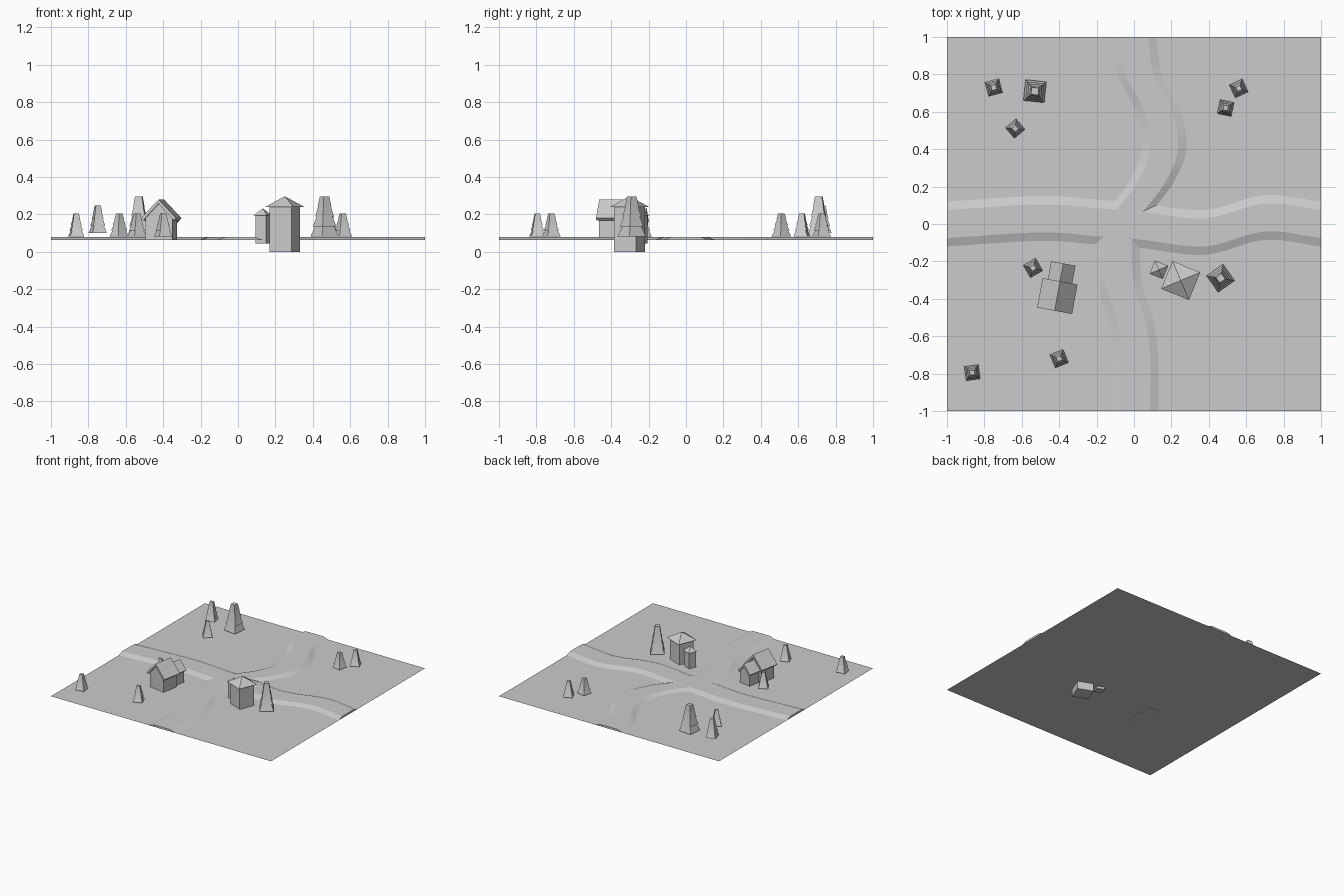
import bpy, bmesh
from math import radians
from mathutils import Matrix, Vector

if "Cube" in bpy.data.objects:
    bpy.data.objects.remove(bpy.data.objects["Cube"])

grey = bpy.data.materials.new("stone_grey")
grey.use_nodes = True
grey.diffuse_color = (0.6, 0.6, 0.6, 1)
grey.node_tree.nodes["Principled BSDF"].inputs["Base Color"].default_value = (0.6, 0.6, 0.6, 1)

GROUND, ROAD = 0.064, 0.08


def finish(name, bm, loc=(0, 0, 0), turn=0):
    bmesh.ops.recalc_face_normals(bm, faces=bm.faces)
    mesh = bpy.data.meshes.new(name)
    bm.to_mesh(mesh)
    bm.free()
    mesh.materials.append(grey)
    ob = bpy.data.objects.new(name, mesh)
    ob.location = loc
    ob.rotation_euler.z = radians(turn)
    bpy.context.collection.objects.link(ob)
    return ob


def frustum(bm, z0, z1, r0, r1):
    """Square block from half-width r0 at z0 to r1 at z1 (r1 = 0 makes a point)."""
    mat = Matrix.Translation((0, 0, (z0 + z1) / 2)) @ Matrix.Rotation(radians(45), 4, "Z")
    bmesh.ops.create_cone(bm, cap_ends=True, segments=4, radius1=r0 * 2 ** 0.5,
                          radius2=r1 * 2 ** 0.5, depth=z1 - z0, matrix=mat)


def extrude_profile(bm, profile, y0, y1):
    """Prism from an x-z profile, running along y."""
    face = bm.faces.new([bm.verts.new((x, y0, z)) for x, z in profile])
    out = bmesh.ops.extrude_face_region(bm, geom=[face])
    verts = [g for g in out["geom"] if isinstance(g, bmesh.types.BMVert)]
    bmesh.ops.translate(bm, verts=verts, vec=(0, y1 - y0, 0))


def smooth_path(points, steps=6):
    """Catmull-Rom curve through the points."""
    p = [Vector(q) for q in points]
    p = [2 * p[0] - p[1]] + p + [2 * p[-1] - p[-2]]
    path = []
    for a, b, c, d in zip(p, p[1:], p[2:], p[3:]):
        for i in range(steps):
            t = i / steps
            path.append(0.5 * (2 * b + (c - a) * t + (2 * a - 5 * b + 4 * c - d) * t * t
                               + (3 * b - a - 3 * c + d) * t ** 3))
    return path + [p[-2]]


def road(name, points, across, inner, outer, top):
    """Raised road with sloping banks, swept along a path."""
    bm = bmesh.new()
    side = Vector(across)
    profile = [(-outer, GROUND), (-inner, top), (inner, top), (outer, GROUND)]
    rings = []
    for p in smooth_path(points):
        rings.append([bm.verts.new((p.x + side.x * o, p.y + side.y * o, z)) for o, z in profile])
    for a, b in zip(rings, rings[1:]):
        for i in range(3):
            bm.faces.new((a[i], a[i + 1], b[i + 1], b[i]))
    bm.faces.new(rings[0])
    bm.faces.new(rings[-1])
    finish(name, bm)


# Ground sheet
bm = bmesh.new()
bmesh.ops.create_grid(bm, x_segments=1, y_segments=1, size=1)
finish("ground", bm, (0, 0, GROUND))

# Raised roads
road("main_road", [(-1, 0), (-0.5, 0.03), (-0.2, 0.01), (0.05, -0.01), (0.38, -0.045),
                   (0.7, 0.035), (1, 0)], (0, 1), 0.075, 0.12, ROAD)
road("back_road", [(0, 1), (0.03, 0.8), (0.13, 0.6), (0.16, 0.4), (0.09, 0.22),
                   (-0.04, 0.05)], (1, 0), 0.075, 0.12, ROAD - 0.0005)
road("front_road", [(0.01, -1), (0.01, -0.7), (-0.02, -0.5), (-0.08, -0.3),
                    (-0.09, -0.04)], (1, 0), 0.075, 0.12, ROAD - 0.0005)


# House: gabled block with a lower gabled wing behind
def gabled(name, half, wall_y, roof_y, eave, peak):
    loc, turn = (-0.41, -0.385, 0), -10.5
    bm = bmesh.new()
    wall = half * 0.76
    slope = (peak - eave) / half
    under = peak - 0.02
    extrude_profile(bm, [(-wall, GROUND - 0.001), (wall, GROUND - 0.001),
                         (wall, under - wall * slope), (0, under),
                         (-wall, under - wall * slope)], *wall_y)
    finish(name + "_walls", bm, loc, turn)
    bm = bmesh.new()
    extrude_profile(bm, [(-half, eave), (0, peak), (half, eave), (half - 0.012, eave - 0.012),
                         (0, peak - 0.022), (-half + 0.012, eave - 0.012)], *roof_y)
    finish(name + "_roof", bm, loc, turn)


gabled("house", 0.095, (-0.068, 0.068), (-0.08, 0.08), 0.18, 0.28)
gabled("house_wing", 0.066, (0.05, 0.165), (0.06, 0.177), 0.165, 0.235)


# Tower and its small annex
def tower(name, loc, body, roof, base, eave, peak):
    bm = bmesh.new()
    frustum(bm, base, eave + 0.003, body, body)
    finish(name + "_walls", bm, loc, -22)
    bm = bmesh.new()
    frustum(bm, eave, peak, roof, 0)
    finish(name + "_roof", bm, loc, -22)


tower("tower", (0.25, -0.302, 0), 0.0635, 0.08, 0, 0.24, 0.297)
tower("annex", (0.133, -0.245, 0), 0.03, 0.038, 0.045, 0.195, 0.232)

# Conifers: x, y, base, height, half-width, turn
TREES = [
    (-0.75, 0.73, 0.1, 0.148, 0.04, 15), (-0.53, 0.71, 0.083, 0.213, 0.056, -6),
    (-0.635, 0.51, 0.083, 0.122, 0.037, 40), (0.56, 0.725, 0.083, 0.122, 0.038, 25),
    (0.49, 0.62, 0.083, 0.122, 0.038, -12), (-0.54, -0.235, 0.083, 0.122, 0.038, 30),
    (-0.865, -0.795, 0.083, 0.122, 0.038, 8), (-0.4, -0.72, 0.083, 0.122, 0.038, 22),
    (0.463, -0.29, 0.083, 0.213, 0.054, 35),
]
for x, y, base, height, half, turn in TREES:
    bm = bmesh.new()
    tiers = 4
    for i in range(tiers):
        r = half * (1 - 0.17 * i)
        frustum(bm, height * i / tiers, height * (i + 1) / tiers, r, r * 0.68)
    finish("conifer", bm, (x, y, base), turn)
